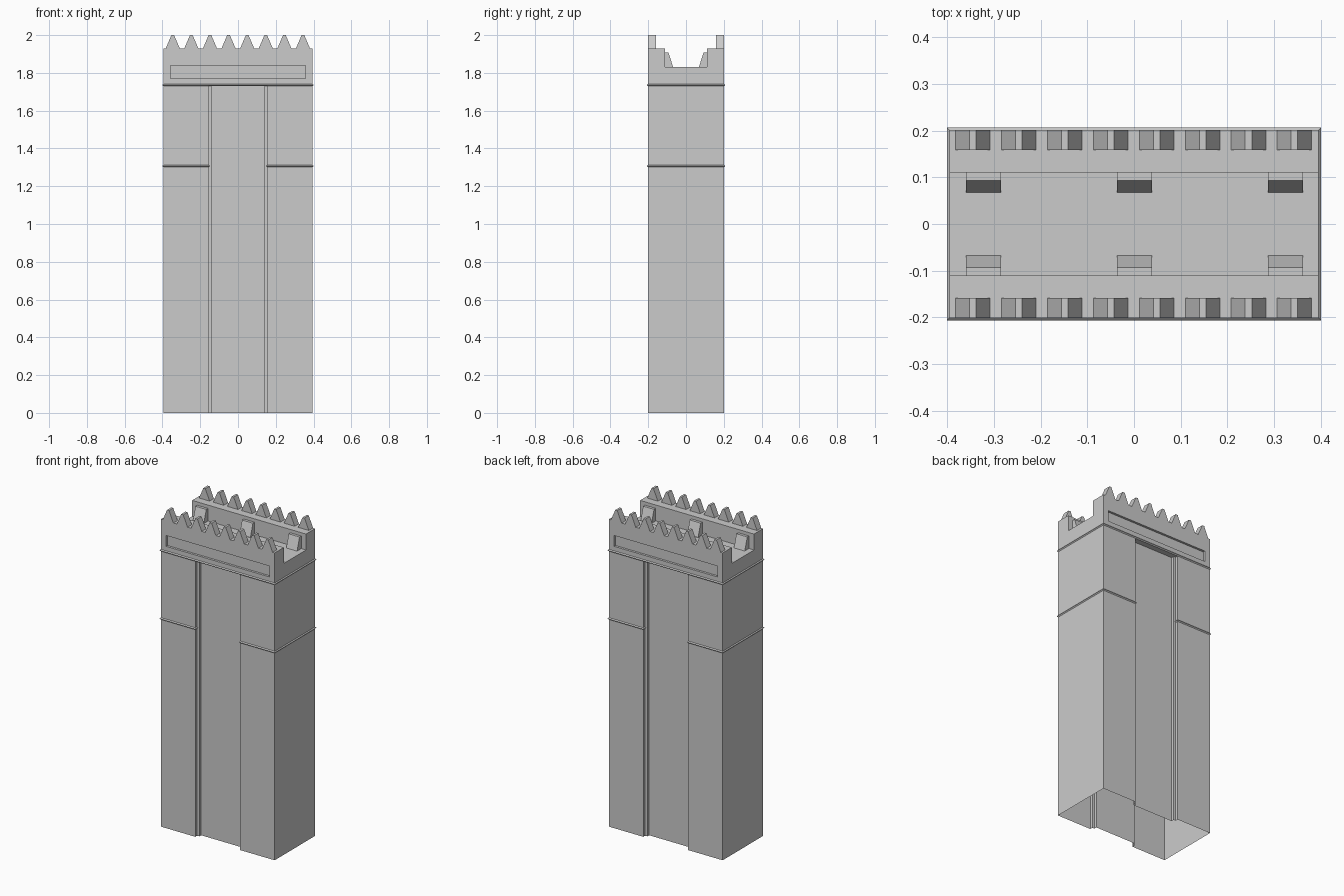
import bpy, bmesh

if "Cube" in bpy.data.objects:
    bpy.data.objects.remove(bpy.data.objects["Cube"])

W, D = 0.3955, 0.201          # half width and half depth of the shaft
TOP, FLOOR = 1.93, 1.83       # parapet top and roof channel floor


def to_object(bm, name, recalc=True):
    if recalc:
        bmesh.ops.recalc_face_normals(bm, faces=bm.faces)
    me = bpy.data.meshes.new(name)
    bm.to_mesh(me)
    bm.free()
    ob = bpy.data.objects.new(name, me)
    bpy.context.collection.objects.link(ob)
    return ob


def prism(name, pts, axis, lo, hi, drop=None):
    """Extrude a profile along x (pts are y,z) or y (pts are x,z)."""
    place = (lambda p, t: (t, p[0], p[1])) if axis == 'x' else (lambda p, t: (p[0], t, p[1]))
    bm = bmesh.new()
    a = [bm.verts.new(place(p, lo)) for p in pts]
    b = [bm.verts.new(place(p, hi)) for p in pts]
    n = len(pts)
    bm.faces.new(a)
    bm.faces.new(b[::-1])
    sides = [bm.faces.new((a[i], a[(i + 1) % n], b[(i + 1) % n], b[i])) for i in range(n)]
    bmesh.ops.recalc_face_normals(bm, faces=bm.faces)
    if drop:                  # leave out faces hidden against the tower
        bmesh.ops.delete(bm, geom=[sides[i] for i in drop], context='FACES_ONLY')
    return to_object(bm, name, recalc=not drop)


def cut(target, x, z0, z1, depth):
    """Sink a rectangular recess into the front and the back."""
    for s in (-1, 1):
        y0, y1 = sorted((s * (D - depth), s * (D + 0.1)))
        c = prism("cutter", [(-x, z0), (x, z0), (x, z1), (-x, z1)], 'y', y0, y1)
        c.hide_render = True
        m = target.modifiers.new("recess", 'BOOLEAN')
        m.operation, m.solver, m.object = 'DIFFERENCE', 'EXACT', c
        bpy.context.view_layer.objects.active = target
        bpy.ops.object.modifier_apply(modifier=m.name)
        bpy.data.objects.remove(c)


def band(name, inner, outer, z, closed, h=0.006):
    """Thin ridge running along a path on the wall."""
    bm = bmesh.new()
    rows = [[bm.verts.new((x, y, zz)) for x, y in path]
            for path, zz in ((inner, z - h), (outer, z), (inner, z + h))]
    n = len(inner)
    for lo, hi in zip(rows, rows[1:]):
        for i in range(n if closed else n - 1):
            j = (i + 1) % n
            bm.faces.new((lo[i], lo[j], hi[j], hi[i]))
    return to_object(bm, name)


# Tower shell with an open channel along the roof
shell = prism("tower_shell", [(-D, 0), (D, 0), (D, TOP), (0.11, TOP), (0.11, FLOOR),
                              (-0.11, FLOOR), (-0.11, TOP), (-D, TOP)], 'x', -W, W)
cut(shell, 0.156, -0.1, 1.73, 0.018)     # stepped tall niche
cut(shell, 0.141, -0.1, 1.73, 0.036)
cut(shell, 0.358, 1.77, 1.838, 0.014)    # long panel below the parapet

# The underside is open
bm = bmesh.new()
bm.from_mesh(shell.data)
under = [f for f in bm.faces if all(abs(v.co.z) < 1e-4 for v in f.verts)]
bmesh.ops.delete(bm, geom=under, context='FACES')
bm.to_mesh(shell.data)
bm.free()

# Upper ridge all the way round
e = 0.0055
corners = [(-1, -1), (1, -1), (1, 1), (-1, 1)]
band("upper_band", [(x * W, y * D) for x, y in corners],
     [(x * (W + e), y * (D + e)) for x, y in corners], 1.736, True)

# Lower ridge on each side, ending in the niche jambs
for s, side in ((-1, "left"), (1, "right")):
    half_in = [(0.156, D - 0.018), (0.156, D), (W, D)]
    half_out = [(0.151, D - 0.018), (0.151, D + e), (W + e, D + e)]
    path = lambda h: [(s * x, -y) for x, y in h] + [(s * x, y) for x, y in h[::-1]]
    band("lower_band_" + side, path(half_in), path(half_out), 1.307, False)

for s, side in ((-1, "front"), (1, "back")):
    # Row of pointed battlements
    for i in range(8):
        c = -0.3455 + i * 0.0985
        y0, y1 = sorted((s * 0.159, s * D))
        prism(f"{side}_battlement_{i + 1}",
              [(c - 0.037, TOP), (c + 0.037, TOP), (c + 0.007, 2), (c - 0.007, 2)],
              'y', y0, y1, drop=[0])
    # Sloped buttresses inside the roof channel
    for i, c in enumerate((-0.323, 0.001, 0.325)):
        prism(f"{side}_buttress_{i + 1}",
              [(s * 0.11, FLOOR), (s * 0.068, FLOOR), (s * 0.093, 1.909), (s * 0.11, 1.909)],
              'x', c - 0.0375, c + 0.0375, drop=[0, 3])
